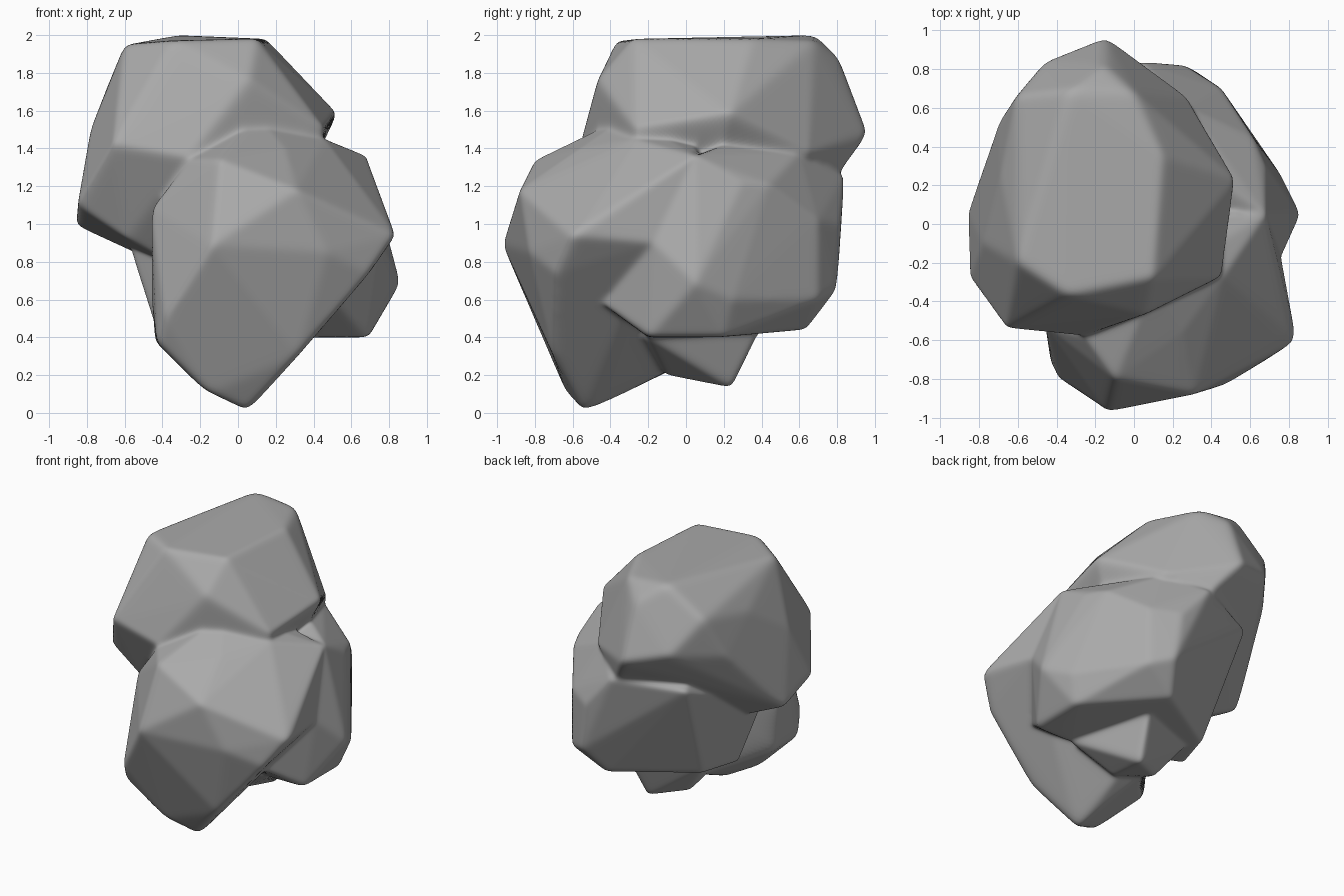
import bpy
import bmesh
from mathutils import Vector
from mathutils.bvhtree import BVHTree

old = bpy.data.objects.get("Cube")
if old:
    bpy.data.objects.remove(old, do_unlink=True)

# Stone colour
stone = bpy.data.materials.new("grey_stone")
stone.use_nodes = True
stone.diffuse_color = (0.4, 0.4, 0.4, 1)
shader = stone.node_tree.nodes["Principled BSDF"]
shader.inputs["Base Color"].default_value = stone.diffuse_color
shader.inputs["Roughness"].default_value = 0.9

# Corner points of the lumps the boulder is made of;
# the last point of each reaches inward so that the lumps overlap at the core
upper_lump = [
    (-.33, .69, 2), (0, .68, 1.97), (.1, -.28, 1.98), (-.34, -.37, 1.97),
    (-.6, -.2, 1.95), (-.6, .4, 1.83), (.15, .35, 1.98), (-.15, .97, 1.47),
    (-.45, .85, 1.55), (-.61, .66, 1.8), (-.7, .52, 1.5), (-.69, .25, 1.73),
    (-.78, -.1, 1.5), (-.86, .06, .99), (-.85, -.28, 1.1), (-.66, -.54, 1.42),
    (-.26, -.58, 1.35), (.06, -.47, 1.76), (.46, -.27, 1.5), (.53, .23, 1.58),
    (.28, .65, 1.38), (-.15, .82, 1.87), (-.58, -.3, .92), (-.58, -.08, .9),
    (0, .82, 1.27), (0, 0, .6),
]
front_lump = [
    (-.14, -.97, .89), (.31, -.88, 1.18), (.47, -.83, .85), (.84, -.6, .94),
    (-.1, -.8, 1.34), (-.26, -.58, 1.34), (-.46, -.52, 1.08), (.25, -.56, 1.4),
    (.46, -.27, 1.45), (.1, -.3, 1.58), (.68, .05, 1.36), (.76, -.17, .9),
    (.05, -.54, 0), (-.16, -.63, .1), (-.43, -.72, .37), (-.39, -.8, .5),
    (-.44, -.4, .38), (-.46, -.4, .65), (.32, -.7, .3), (.52, -.46, .59),
    (.7, -.69, .74), (.05, -.12, .21), (-.1, -.05, .24), (0, .1, 1.5),
]
back_lump = [
    (.86, .05, .69), (.76, .25, .6), (.69, .2, .4), (.69, -.2, .4),
    (.4, -.2, .4), (.52, -.46, .59), (.76, -.17, .9), (.68, .05, 1.36),
    (.68, .3, 1.22), (.62, .44, 1.21), (.46, .2, 1.42), (.28, .6, 1.38),
    (.45, .7, 1.02), (.26, .82, 1), (.45, .7, .6), (.3, .8, .65),
    (.2, .64, .44), (-.35, .3, .45), (-.44, 0, .45), (-.58, -.08, .9),
    (-.45, .64, 1.22), (.03, .84, 1.26), (-.1, -.1, 1.3),
]
foot_lump = [
    (.15, .25, .13), (-.1, .1, .18), (.1, -.1, .2), (.2, .4, .44),
    (-.3, .2, .45), (.4, -.2, .4), (-.2, -.4, .4), (0, 0, 1.1),
]


def lump_tree(points):
    """Convex lump around the points, ready for ray casting."""
    bm = bmesh.new()
    for p in points:
        bm.verts.new(p)
    bmesh.ops.convex_hull(bm, input=bm.verts)
    tree = BVHTree.FromBMesh(bm)
    bm.free()
    return tree


# Boulder skin: a fine ball shrunk onto the outside of the merged lumps
lumps = [lump_tree(p) for p in (upper_lump, front_lump, back_lump, foot_lump)]
core = Vector((0, 0, 1))
skin = bmesh.new()
bmesh.ops.create_icosphere(skin, subdivisions=7, radius=1)
for v in skin.verts:
    ray = v.co.normalized()
    start = core + ray * 3
    hits = [tree.ray_cast(start, -ray) for tree in lumps]
    reach = min(hit[3] for hit in hits if hit[0] is not None)
    v.co = start - ray * reach

# Soften the seams a little
for _ in range(5):
    bmesh.ops.smooth_vert(skin, verts=skin.verts, factor=0.5,
                          use_axis_x=True, use_axis_y=True, use_axis_z=True)
for f in skin.faces:
    f.smooth = True

mesh = bpy.data.meshes.new("boulder")
skin.to_mesh(mesh)
skin.free()
mesh.materials.append(stone)
boulder = bpy.data.objects.new("boulder", mesh)
bpy.context.collection.objects.link(boulder)
